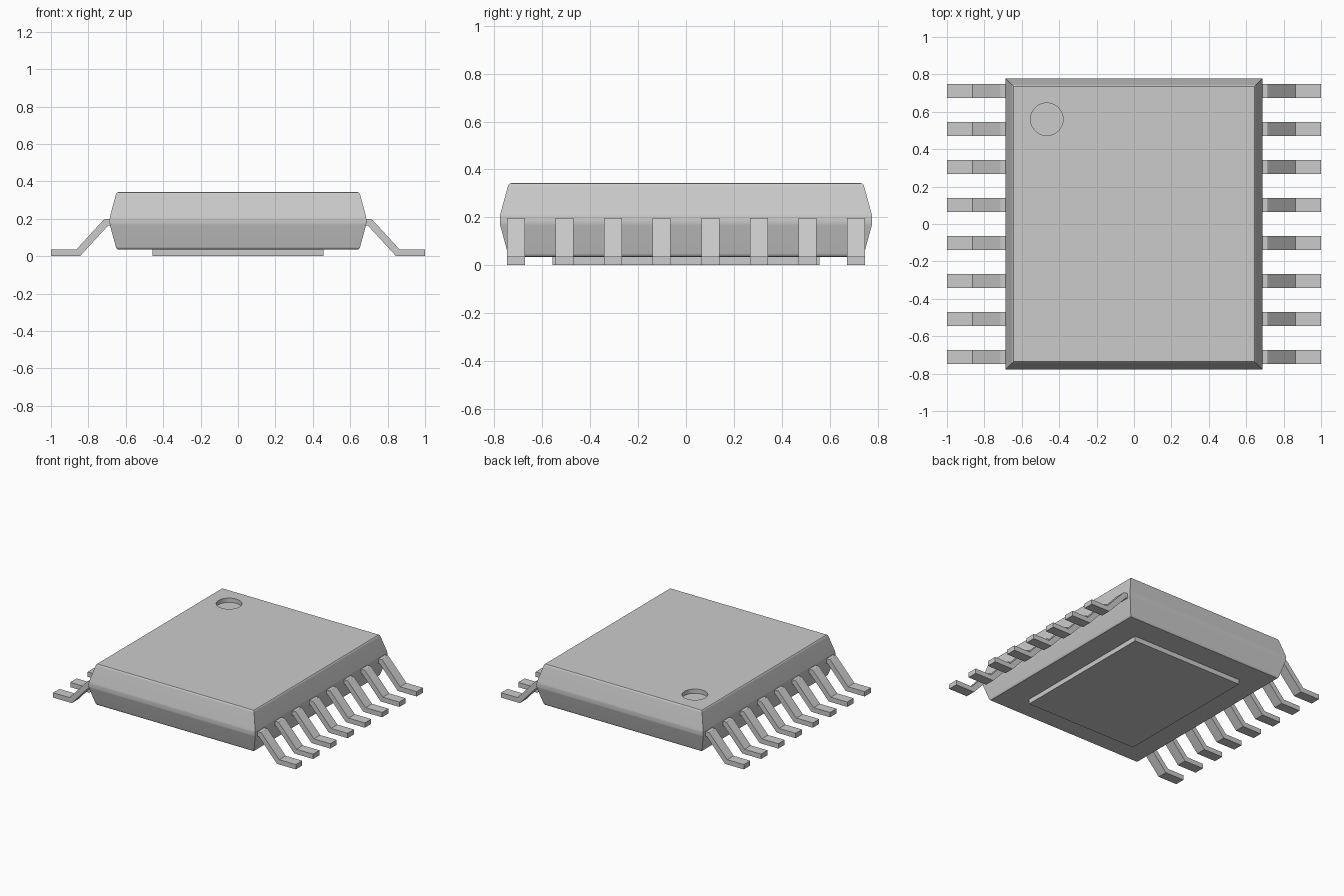
import bpy, bmesh

cube = bpy.data.objects.get("Cube")
if cube:
    bpy.data.objects.remove(cube)

# One plain grey for everything
grey = bpy.data.materials.new("plain grey")
grey.use_nodes = True
COLOUR = (0.6, 0.6, 0.6, 1)
grey.diffuse_color = COLOUR
grey.node_tree.nodes["Principled BSDF"].inputs["Base Color"].default_value = COLOUR


def make_object(name, bm):
    bmesh.ops.recalc_face_normals(bm, faces=bm.faces)
    mesh = bpy.data.meshes.new(name)
    bm.to_mesh(mesh)
    bm.free()
    mesh.materials.append(grey)
    obj = bpy.data.objects.new(name, mesh)
    bpy.context.collection.objects.link(obj)
    return obj


def activate(obj):
    bpy.ops.object.select_all(action='DESELECT')
    obj.select_set(True)
    bpy.context.view_layer.objects.active = obj


def smooth(obj, angle=0.52):
    activate(obj)
    bpy.ops.object.shade_smooth_by_angle(angle=angle)
    weighted = obj.modifiers.new("clean shading", 'WEIGHTED_NORMAL')
    weighted.keep_sharp = True


def loft(name, half_x, half_y, section):
    """Stack of rectangles; section lists (inset, height)."""
    bm = bmesh.new()
    corners = ((-1, -1), (1, -1), (1, 1), (-1, 1))
    rings = [[bm.verts.new((sx * (half_x - d), sy * (half_y - d), z))
              for sx, sy in corners] for d, z in section]
    for low, high in zip(rings, rings[1:]):
        for i in range(4):
            j = (i + 1) % 4
            bm.faces.new((low[i], low[j], high[j], high[i]))
    bm.faces.new(rings[0])
    bm.faces.new(rings[-1])
    return make_object(name, bm)


# Package body, widest at mid height with softened rims
half_section = [(0.0, 0.01), (0.001, 0.022), (0.033, 0.139),
                (0.036, 0.147), (0.041, 0.152), (0.050, 0.154)]
MID = 0.189
section = ([(d, MID - h) for d, h in reversed(half_section)]
           + [(d, MID + h) for d, h in half_section])
body = loft("package_body", 0.686, 0.777, section)

# Round orientation dimple sunk into the top
bpy.ops.mesh.primitive_cylinder_add(vertices=48, radius=0.087, depth=0.1,
                                    location=(-0.466, 0.56, 0.361))
cutter = bpy.context.object
cutter.name = "dimple_cutter"
cutter.hide_render = True
cutter.data.materials.append(grey)
cut = body.modifiers.new("dimple", 'BOOLEAN')
cut.object = cutter
cut.solver = 'EXACT'
activate(body)
bpy.ops.object.modifier_apply(modifier=cut.name)
bpy.data.objects.remove(cutter)
smooth(body)

# Heat pad under the body
loft("thermal_pad", 0.457, 0.557, [(0, 0), (0, 0.05)])

# Bent leads along both long sides: profile runs in x and z
lead_profile = [(1.0, 0.0), (1.0, 0.036), (0.864, 0.036), (0.72, 0.193),
                (0.712, 0.198), (0.65, 0.198), (0.65, 0.163),
                (0.695, 0.163), (0.845, 0.0)]
WIDTH, PITCH, COUNT = 0.075, 0.203, 8


def lead(name, side, y):
    bm = bmesh.new()
    face = bm.faces.new([bm.verts.new((side * x, y - WIDTH / 2, z))
                         for x, z in lead_profile])
    grown = bmesh.ops.extrude_face_region(bm, geom=[face])["geom"]
    bmesh.ops.translate(bm, vec=(0, WIDTH, 0),
                        verts=[v for v in grown if isinstance(v, bmesh.types.BMVert)])
    smooth(make_object(name, bm))


for side, label in ((1, "left"), (-1, "right")):
    for i in range(COUNT):
        lead(f"{label}_lead_{i + 1}", side, (i - (COUNT - 1) / 2) * PITCH)
